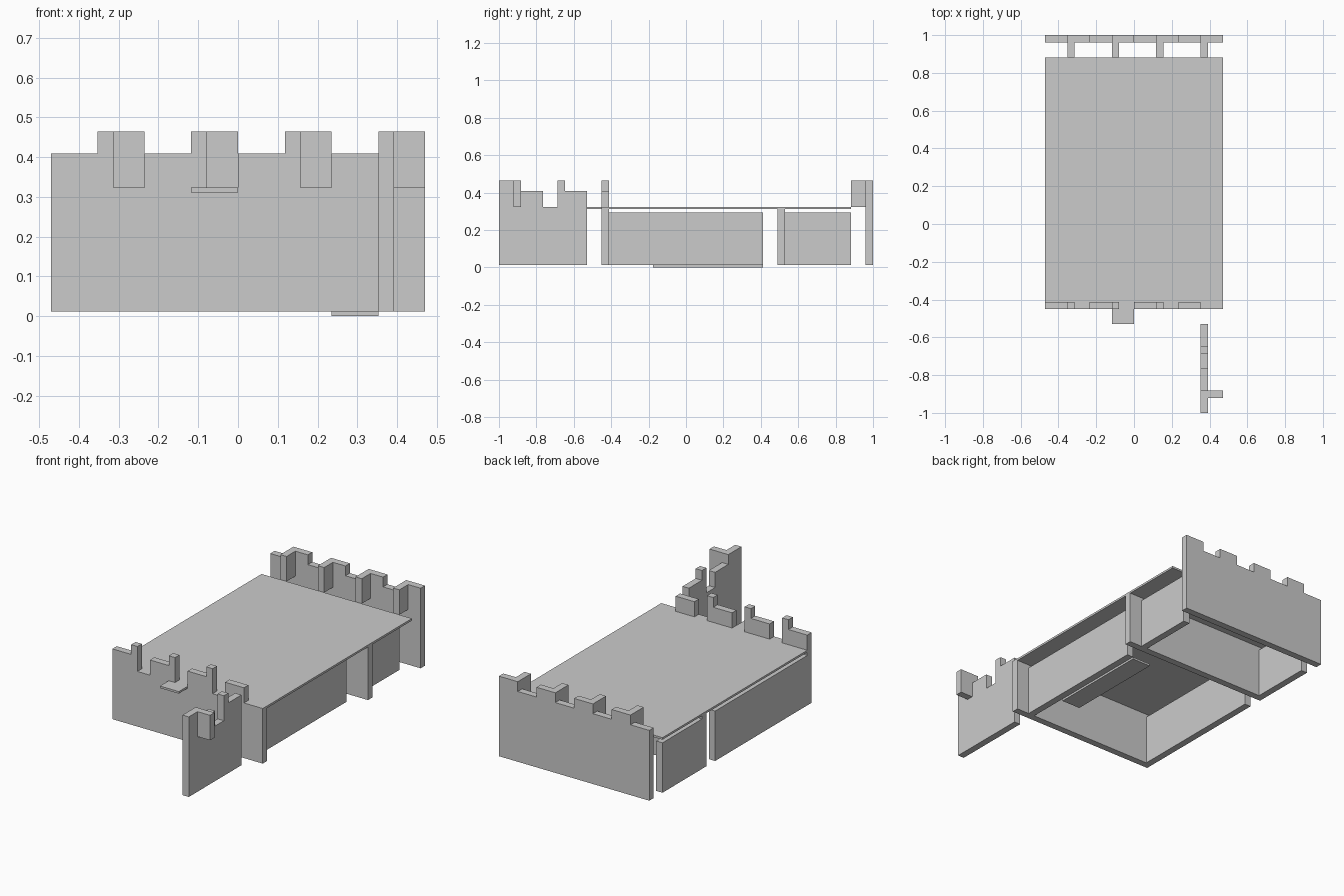
import bpy, bmesh

if "Cube" in bpy.data.objects:
    bpy.data.objects.remove(bpy.data.objects["Cube"])

U = 2 / 17          # one grid cell
T = 1 / 3           # wall thickness in cells
BASE, GAP, LOW, HIGH = 0.1, 2.75, 3.48, 3.95   # heights in cells


def world(x, y, z):
    return ((x - 4) * U, (y - 8.5) * U, z * U)


def extrude(name, pts, vec):
    """Polygon swept along vec, all in grid cells."""
    bm = bmesh.new()
    face = bm.faces.new([bm.verts.new(world(*p)) for p in pts])
    top = bmesh.ops.extrude_face_region(bm, geom=[face])
    verts = [g for g in top["geom"] if isinstance(g, bmesh.types.BMVert)]
    bmesh.ops.translate(bm, verts=verts, vec=[c * U for c in vec])
    bmesh.ops.recalc_face_normals(bm, faces=bm.faces)
    mesh = bpy.data.meshes.new(name)
    bm.to_mesh(mesh)
    bm.free()
    bpy.context.collection.objects.link(bpy.data.objects.new(name, mesh))


def box(name, x, y, z):
    pts = [(x[0], y[0], z[0]), (x[1], y[0], z[0]), (x[1], y[1], z[0]), (x[0], y[1], z[0])]
    extrude(name, pts, (0, 0, z[1] - z[0]))


def stepped(steps):
    """Wall outline from a list of (end, height) steps."""
    pts, start = [(0, BASE)], 0
    for end, h in steps:
        pts += [(start, h), (end, h)]
        start = end
    return pts + [(start, BASE)]


# Back battlement wall: alternating low and high cells
back = [(i + 1, HIGH if i % 2 else LOW) for i in range(8)]
extrude("back_wall", [(a, 17 - T, z) for a, z in stepped(back)], (0, T, 0))

# Short returns behind each back merlon
for i in range(1, 8, 2):
    box("back_merlon_return", (i, i + T), (16, 17 - T), (GAP, HIGH))

# Front battlement wall: low cell, thin post, gap
front = []
for i in range(0, 6, 2):
    front += [(i + 1, LOW), (i + 1 + T, HIGH), (i + 2, GAP)]
front += [(7, LOW), (8, GAP)]
extrude("front_wall", [(a, 5 - T, z) for a, z in stepped(front)], (0, T, 0))

# Projecting front wing wall with its own merlon return
wing = [(1, HIGH), (2, LOW), (3 - T, GAP), (3, HIGH), (4, LOW)]
extrude("wing_wall", [(7, a, z) for a, z in stepped(wing)], (T, 0, 0))
box("wing_merlon_return", (7 + T, 8), (1 - T, 1), (GAP, HIGH))

# Inner rooms: side walls and the dividing wall
for side, x in (("left", 0), ("right", 7)):
    box(side + "_front_room_wall", (x, x + T), (5, 12), (BASE, 2.5))
    box(side + "_back_room_wall", (x, x + T), (13, 16), (BASE, 2.5))
box("dividing_wall", (0, 8), (13 - T, 13), (BASE, 2.65))

# Roof deck, small front ledge, and ground strip
box("roof_deck", (0, 8), (5, 16), (2.65, GAP))
box("front_ledge", (3, 4), (4, 5 - T), (2.65, GAP))
box("ground_strip", (6, 7), (7, 12), (0, BASE))
